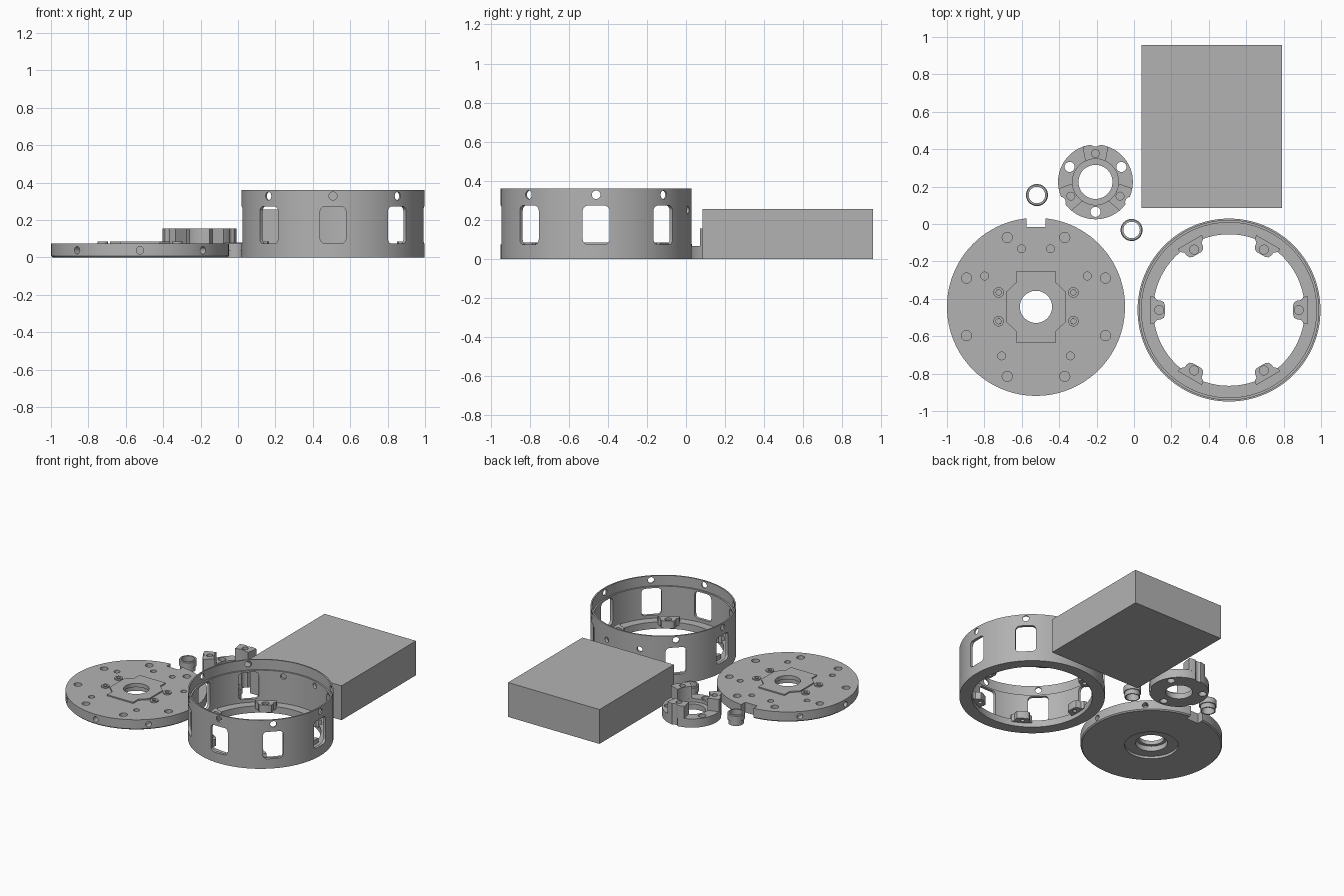
import bpy, bmesh, math
from mathutils import Matrix

if "Cube" in bpy.data.objects:
    bpy.data.objects.remove(bpy.data.objects["Cube"])

grey = bpy.data.materials.new("plain grey")
grey.diffuse_color = (0.45, 0.45, 0.45, 1)
grey.use_nodes = True
grey.node_tree.nodes["Principled BSDF"].inputs["Base Color"].default_value = grey.diffuse_color
TAU = math.tau


def circle(r, cx=0, cy=0, n=24):
    return [(cx + r * math.cos(TAU * i / n), cy + r * math.sin(TAU * i / n)) for i in range(n)]


def rounded(w, h, r, cx=0, cy=0):
    """Rounded rectangle outline."""
    pts = []
    for k, (sx, sy) in enumerate([(1, 1), (-1, 1), (-1, -1), (1, -1)]):
        for i in range(6):
            a = math.pi / 2 * (k + i / 5)
            pts.append((cx + sx * (w / 2 - r) + r * math.cos(a), cy + sy * (h / 2 - r) + r * math.sin(a)))
    return pts


def prism(bm, pts, z0, z1, m=Matrix()):
    lo = [bm.verts.new(m @ Matrix.Translation((x, y, z0)).translation) for x, y in pts]
    hi = [bm.verts.new(m @ Matrix.Translation((x, y, z1)).translation) for x, y in pts]
    bm.faces.new(lo[::-1])
    bm.faces.new(hi)
    for i in range(len(pts)):
        j = (i + 1) % len(pts)
        bm.faces.new((lo[i], lo[j], hi[j], hi[i]))


def lathe(bm, profile, n=96):
    """Revolve a closed (radius, z) profile about z."""
    rings = [[bm.verts.new((x, y, z)) for x, y in circle(r, n=n)] for r, z in profile]
    for k in range(len(rings)):
        a, b = rings[k - 1], rings[k]
        for i in range(n):
            j = (i + 1) % n
            bm.faces.new((a[i], a[j], b[j], b[i]))


def spin(deg):
    return Matrix.Rotation(math.radians(deg), 4, 'Z')


def radial(deg):
    """Turns a prism so that its height runs outward; local x becomes -z."""
    return spin(deg) @ Matrix.Rotation(math.pi / 2, 4, 'Y')


def polar(r, deg):
    return r * math.cos(math.radians(deg)), r * math.sin(math.radians(deg))


def make(name, bm, loc, cut=None):
    """Finish a part: subtract the cutters, shade and place it."""
    def to_object(b, label):
        bmesh.ops.recalc_face_normals(b, faces=b.faces)
        me = bpy.data.meshes.new(label)
        b.to_mesh(me)
        b.free()
        o = bpy.data.objects.new(label, me)
        bpy.context.collection.objects.link(o)
        return o
    ob = to_object(bm, name)
    if cut:
        tool = to_object(cut, name + "_cutter")
        tool.hide_render = True
        mod = ob.modifiers.new("cut", 'BOOLEAN')
        mod.operation, mod.solver, mod.object = 'DIFFERENCE', 'EXACT', tool
        mesh = bpy.data.meshes.new_from_object(ob.evaluated_get(bpy.context.evaluated_depsgraph_get()))
        ob.modifiers.clear()
        ob.data = mesh
        bpy.data.objects.remove(tool)
    ob.data.materials.clear()
    ob.data.materials.append(grey)
    ob.location = loc
    bpy.ops.object.select_all(action='DESELECT')
    ob.select_set(True)
    bpy.context.view_layer.objects.active = ob
    bpy.ops.object.shade_smooth_by_angle(angle=math.radians(30))
    return ob


# Solid box
bm = bmesh.new()
prism(bm, [(0.04, 0.085), (0.79, 0.085), (0.79, 0.957), (0.04, 0.957)], 0, 0.255)
make("box", bm, (0, 0, 0))

# Round plate with recessed underside, blind holes, edge holes and a notch
DISC = (-0.524, -0.443, 0)
bosses = [(sx * 0.2, sy * 0.077) for sx in (-1, 1) for sy in (-1, 1)]
bm, cut = bmesh.new(), bmesh.new()
lathe(bm, [(0.18, 0), (0.468, 0), (0.476, 0.008), (0.476, 0.075), (0.086, 0.075),
           (0.086, 0.055), (0.108, 0.055), (0.108, 0.018), (0.18, 0.018)])
prism(cut, [(-0.05, 0.427), (0.05, 0.427), (0.05, 0.6), (-0.05, 0.6)], -0.1, 0.2)
for k in range(8):
    prism(cut, circle(0.027, *polar(0.402, 22.5 + 45 * k)), 0.03, 0.2)
    if k != 2:
        prism(cut, circle(0.02, -0.038, 0, 16), 0.43, 0.6, radial(45 * k))
for a in (31, 76, 104, 149, 235, 305):
    prism(cut, circle(0.021, *polar(0.32, a)), 0.03, 0.2)
for x, y in bosses:
    prism(cut, circle(0.014, x, y, 16), 0.03, 0.2)
make("round_plate", bm, DISC, cut)

# Raised pad in the middle of the plate
bm, cut = bmesh.new(), bmesh.new()
quarter = [(0.16, 0.08), (0.107, 0.13), (0.107, 0.19)]
prism(bm, quarter + [(-x, y) for x, y in quarter[::-1]] + [(-x, -y) for x, y in quarter]
      + [(x, -y) for x, y in quarter[::-1]], 0.072, 0.084)
prism(cut, circle(0.086, n=96), 0, 0.2)
make("raised_pad", bm, DISC, cut)

# Small bosses beside the pad
for x, y in bosses:
    bm = bmesh.new()
    lathe(bm, [(0.014, 0.072), (0.028, 0.072), (0.028, 0.084), (0.014, 0.084)], 24)
    make("boss", bm, (DISC[0] + x, DISC[1] + y, 0))

# Housing ring: stepped wall, inner flange, windows and screw holes
RING = (0.508, -0.46, 0)
bm, cut = bmesh.new(), bmesh.new()
lathe(bm, [(0.405, 0), (0.489, 0), (0.489, 0.36), (0.479, 0.36), (0.479, 0.285),
           (0.468, 0.285), (0.468, 0.05), (0.405, 0.05)], 128)
for k in range(8):
    if k != 2:
        prism(cut, rounded(0.2, 0.138, 0.028, -0.173, 0), 0.44, 0.6, radial(45 * k))
        prism(cut, circle(0.022, -0.328, 0), 0.44, 0.6, radial(45 * k))
for a in (74, 106):
    prism(cut, circle(0.02, -0.25, 0), 0.44, 0.6, radial(a))
make("housing_ring", bm, RING, cut)

# Screw lugs inside the housing ring, with flared roots
side = [(0.42, 0.075), (0.398, 0.07), (0.385, 0.053), (0.365, 0.05), (0.349, 0.042), (0.343, 0.026)]
for k in range(6):
    bm, cut = bmesh.new(), bmesh.new()
    prism(bm, side + [(x, -y) for x, y in side[::-1]], 0.03, 0.085, spin(60 * k))
    x, y = polar(0.373, 60 * k)
    prism(cut, circle(0.014, x, y, 16), 0, 0.068)
    prism(cut, circle(0.024, x, y), 0.0679, 0.2)
    make("lug", bm, RING, cut)

# Hub: stepped base with three through holes
HUB = (-0.206, 0.225, 0)
bm, cut = bmesh.new(), bmesh.new()
lathe(bm, [(0.091, 0), (0.2, 0), (0.2, 0.065), (0.123, 0.065), (0.123, 0.04), (0.091, 0.04)], 64)
for a in (30, 150, 270):
    prism(cut, circle(0.027, *polar(0.16, a)), -0.1, 0.2)
    prism(cut, circle(0.03, *polar(0.218, a + 60)), -0.1, 0.2)
make("hub_base", bm, HUB, cut)

# Three hub posts, each with a blind hole and an outer groove
for a in (90, 210, 330):
    bm, cut = bmesh.new(), bmesh.new()
    arc = [polar(0.2, a + d) for d in range(-20, 21, 4)]
    prism(bm, arc + [polar(0.123, a + d) for d in range(26, -27, -4)], 0.06, 0.155)
    prism(cut, circle(0.021, *polar(0.152, a)), 0.09, 0.3)
    prism(cut, circle(0.03, *polar(0.218, a)), 0, 0.3)
    make("hub_post", bm, HUB, cut)

# Two flanged bushings
for x, y in ((-0.519, 0.155), (-0.013, -0.032)):
    bm = bmesh.new()
    lathe(bm, [(0.044, 0), (0.052, 0), (0.052, 0.035), (0.059, 0.035), (0.059, 0.075),
               (0.054, 0.08), (0.044, 0.08)], 40)
    make("bushing", bm, (x, y, 0))
